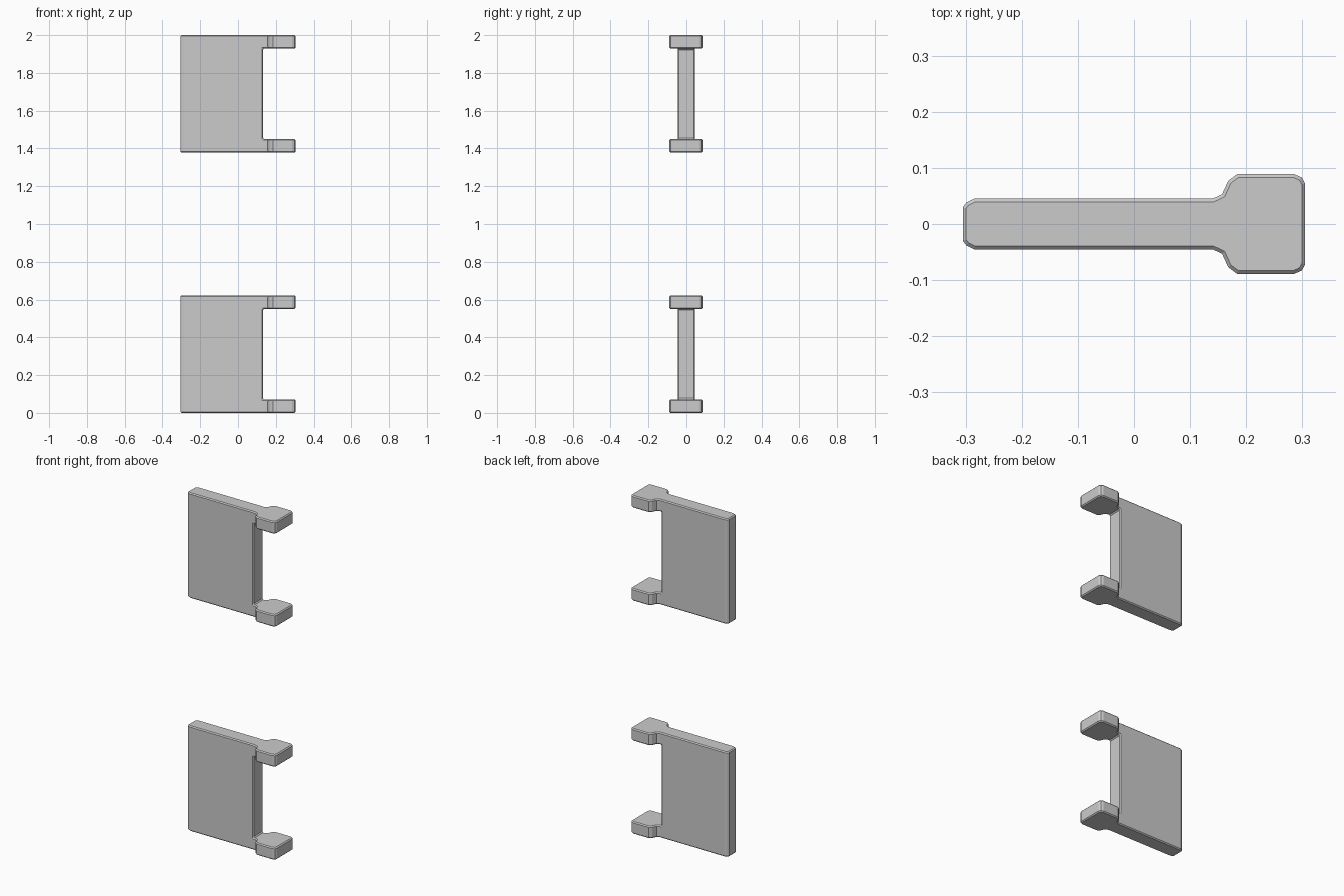
import bpy, bmesh

if "Cube" in bpy.data.objects:
    bpy.data.objects.remove(bpy.data.objects["Cube"])

HEIGHT = 0.622      # height of one bracket
TAB = 0.072         # thickness of the end tabs
PLATE_END = 0.132   # x where the thin plate stops between the tabs

# Half outline seen from above, mirrored across y = 0
HALF = [(-0.305, 0.030), (-0.299, 0.038), (-0.285, 0.045), (0.140, 0.045),
        (0.157, 0.053), (0.168, 0.077), (0.184, 0.089), (0.285, 0.089),
        (0.299, 0.083), (0.305, 0.072)]


def prism(name, outline, z0, z1):
    bm = bmesh.new()
    face = bm.faces.new([bm.verts.new((x, y, z0)) for x, y in outline])
    ext = bmesh.ops.extrude_face_region(bm, geom=[face])
    top = [v for v in ext["geom"] if isinstance(v, bmesh.types.BMVert)]
    bmesh.ops.translate(bm, vec=(0, 0, z1 - z0), verts=top)
    bmesh.ops.recalc_face_normals(bm, faces=bm.faces)
    mesh = bpy.data.meshes.new(name)
    bm.to_mesh(mesh)
    bm.free()
    obj = bpy.data.objects.new(name, mesh)
    bpy.context.collection.objects.link(obj)
    return obj


# Bracket body: plate with a flared head
outline = HALF + [(x, -y) for x, y in reversed(HALF)]
lower = prism("lower_bracket", outline, 0, HEIGHT)

# Notch between the two tabs
cutter = prism("notch_cutter", [(PLATE_END, -0.2), (0.5, -0.2), (0.5, 0.2), (PLATE_END, 0.2)],
               TAB, HEIGHT - TAB)
cutter.hide_render = True
notch = lower.modifiers.new("notch", 'BOOLEAN')
notch.operation = 'DIFFERENCE'
notch.solver = 'EXACT'
notch.object = cutter

# Thin chamfer on the sharp edges only
bevel = lower.modifiers.new("chamfer", 'BEVEL')
bevel.width = 0.006
bevel.segments = 1
bevel.limit_method = 'ANGLE'
bevel.angle_limit = 0.9

# Bake the modifiers and drop the cutter
deps = bpy.context.evaluated_depsgraph_get()
baked = bpy.data.meshes.new_from_object(lower.evaluated_get(deps))
lower.modifiers.clear()
lower.data = baked
bpy.data.objects.remove(cutter)

# Upper bracket: linked copy
upper = bpy.data.objects.new("upper_bracket", baked)
upper.location.z = 2 - HEIGHT
bpy.context.collection.objects.link(upper)
